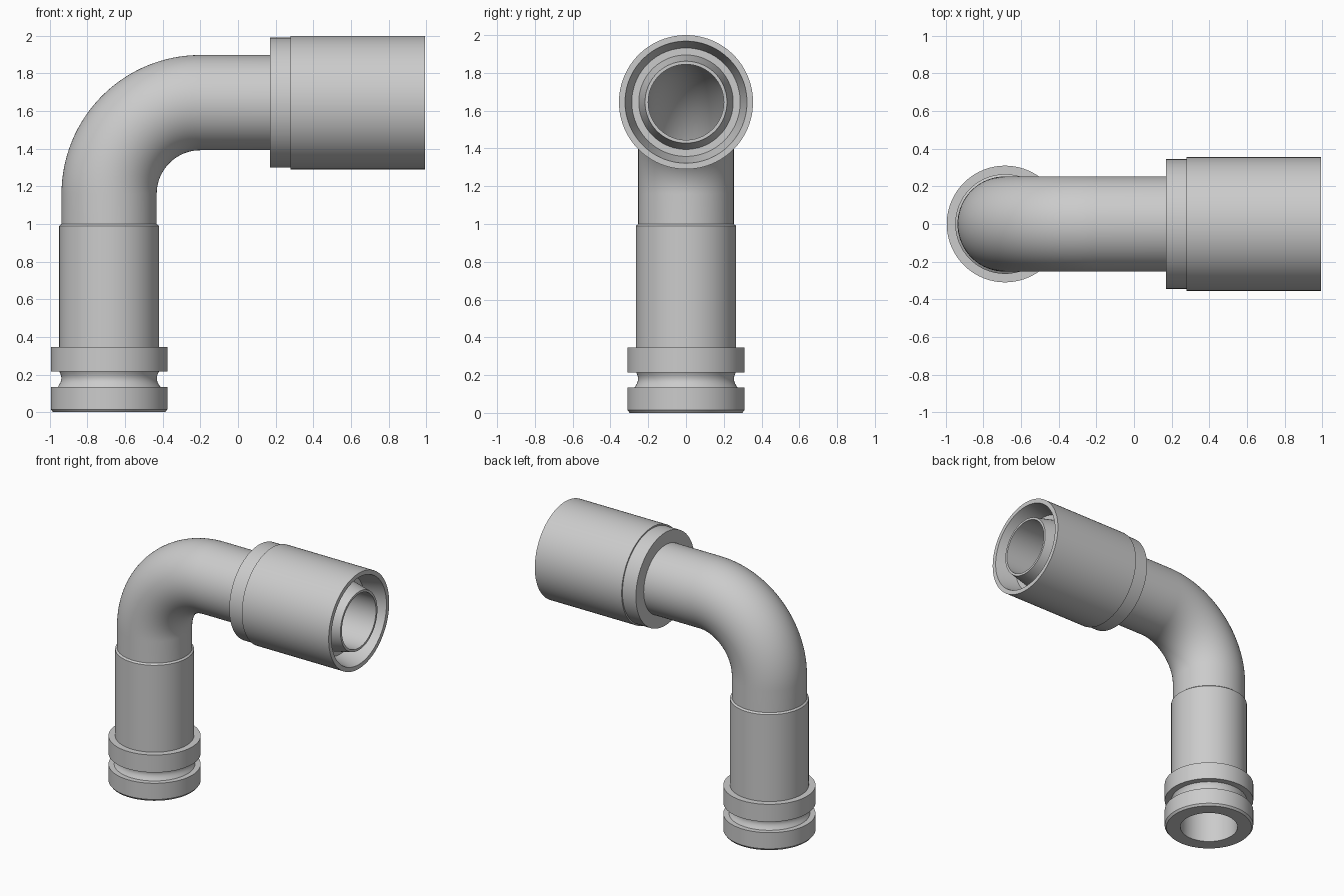
import bpy
import bmesh
from math import pi, sin, cos, radians
from mathutils import Vector

cube = bpy.data.objects.get("Cube")
if cube:
    bpy.data.objects.remove(cube, do_unlink=True)

STEM_X, AXIS_Z = -0.685, 1.645      # centre lines of the two straight legs
BEND_R = 0.485
BEND_Z = AXIS_Z - BEND_R            # height where the bend begins
BEND_X = STEM_X + BEND_R            # x where the bend ends
BEND_LEN = BEND_R * pi / 2
SIDES = 96
BORE = 0.2

metal = bpy.data.materials.new("grey metal")
metal.use_nodes = True
grey = (0.6, 0.6, 0.6, 1)
metal.diffuse_color = grey
metal.node_tree.nodes["Principled BSDF"].inputs["Base Color"].default_value = grey


def centre_line(s):
    """Point and outward in-plane normal at distance s along the pipe."""
    a = min(max((s - BEND_Z) / BEND_R, 0), pi / 2)
    normal = Vector((-cos(a), 0, sin(a)))
    point = Vector((BEND_X, 0, BEND_Z)) + normal * BEND_R
    point.z += min(s - BEND_Z, 0)
    point.x += max(s - BEND_Z - BEND_LEN, 0)
    return point, normal


def at_x(x):
    """Path distance of a position on the horizontal leg."""
    return BEND_Z + BEND_LEN + x - BEND_X


def sweep(name, section):
    """Closed tubular part from a loop of (path distance, radius)."""
    bm = bmesh.new()
    rings = []
    for s, r in section:
        point, normal = centre_line(s)
        ring = []
        for i in range(SIDES):
            t = 2 * pi * i / SIDES
            ring.append(bm.verts.new(point + r * (normal * cos(t) + Vector((0, sin(t), 0)))))
        rings.append(ring)
    for k, ring in enumerate(rings):
        nxt = rings[(k + 1) % len(rings)]
        for i in range(SIDES):
            j = (i + 1) % SIDES
            bm.faces.new((ring[i], ring[j], nxt[j], nxt[i]))
    bmesh.ops.recalc_face_normals(bm, faces=bm.faces)
    mesh = bpy.data.meshes.new(name)
    bm.to_mesh(mesh)
    bm.free()
    mesh.materials.append(metal)
    obj = bpy.data.objects.new(name, mesh)
    bpy.context.collection.objects.link(obj)
    bpy.ops.object.select_all(action="DESELECT")
    obj.select_set(True)
    bpy.context.view_layer.objects.active = obj
    bpy.ops.object.shade_smooth_by_angle(angle=radians(25))
    return obj


# Stem with two flanges and a rounded groove between them
groove = [(0.135 + 0.08 * k / 8, 0.272 - 0.014 * sin(pi * k / 8) - 0.008 * k / 8) for k in range(9)]
sweep("stem", [(0, BORE), (0, 0.298), (0.015, 0.31), (0.135, 0.31)] + groove + [
    (0.215, 0.31), (0.345, 0.31), (0.345, 0.265),
    (0.99, 0.265), (1.0, 0.253), (1.0, BORE)])

# Elbow pipe, hollow, following the bend
steps = [1.0] + [BEND_Z + BEND_LEN * k / 32 for k in range(33)] + [at_x(0.17)]
sweep("elbow_pipe", [(s, 0.253) for s in steps] + [(s, BORE) for s in reversed(steps)])

# Coupling nut with its back collar, tapered socket and inner cone tip
sweep("coupling_nut", [(at_x(x), r) for x, r in (
    (0.17, BORE), (0.17, 0.345), (0.28, 0.345), (0.28, 0.355),
    (0.993, 0.355), (0.993, 0.323), (0.84, 0.287), (0.84, 0.25),
    (0.993, 0.217), (0.993, BORE))])
